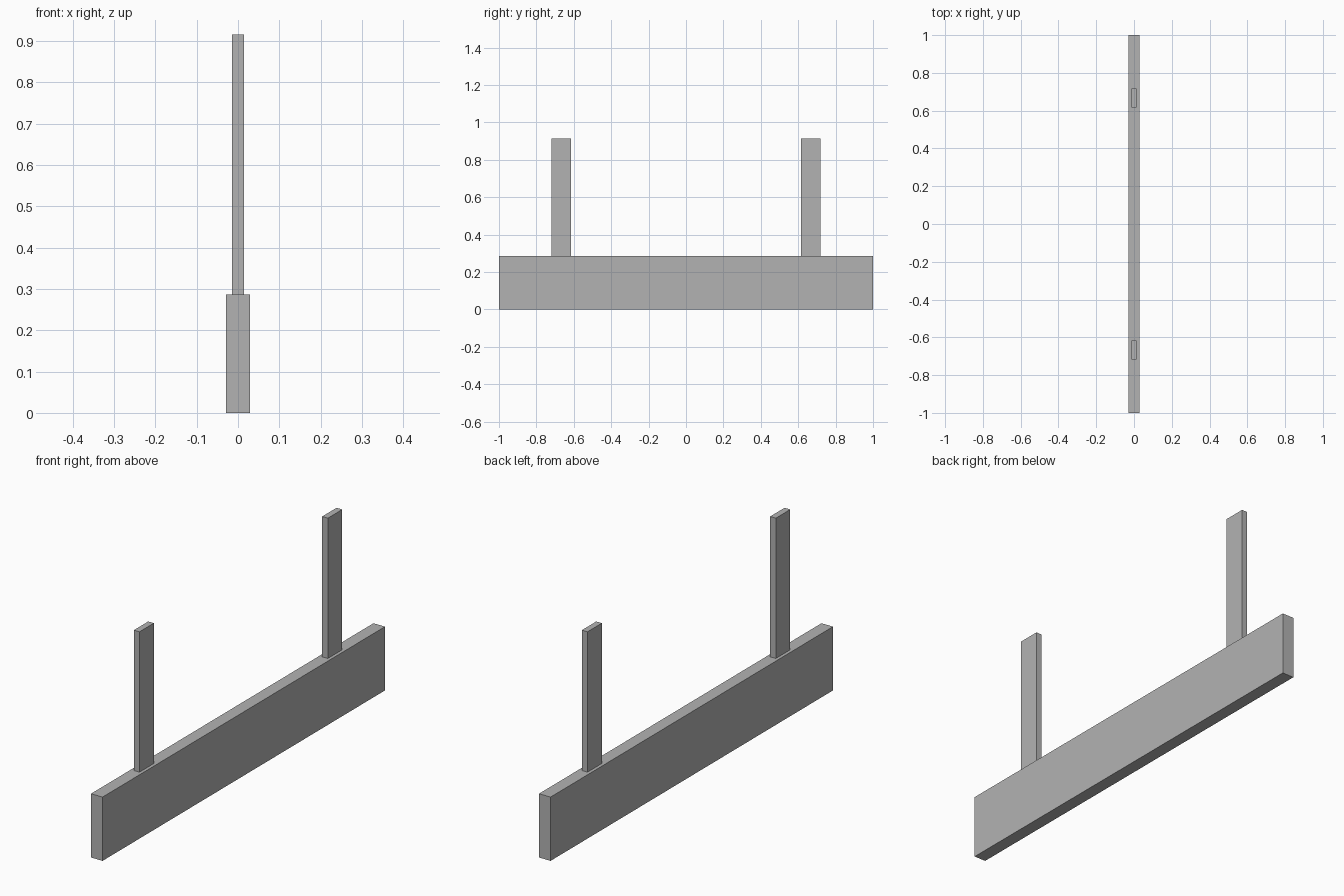
import bpy

default = bpy.data.objects.get("Cube")
if default:
    bpy.data.objects.remove(default, do_unlink=True)

# Single plain grey
grey = bpy.data.materials.new("plain grey")
grey.use_nodes = True
colour = (0.45, 0.45, 0.45, 1)
grey.diffuse_color = colour
grey.node_tree.nodes["Principled BSDF"].inputs["Base Color"].default_value = colour


def box(name, size, y, bottom):
    """Box of the given size, centred on x = 0, resting on the given height."""
    bpy.ops.mesh.primitive_cube_add(size=1, location=(0, y, bottom + size[2] / 2))
    obj = bpy.context.object
    obj.name = name
    obj.scale = size
    bpy.ops.object.transform_apply(location=False, rotation=False, scale=True)
    obj.data.materials.append(grey)
    return obj


# Long upright board
board_height = 0.286
box("board", (0.057, 2, board_height), 0, 0)

# Two thin posts standing on the board
for name, side in (("front_post", -1), ("back_post", 1)):
    box(name, (0.028, 0.102, 0.915 - board_height), side * 0.667, board_height)
